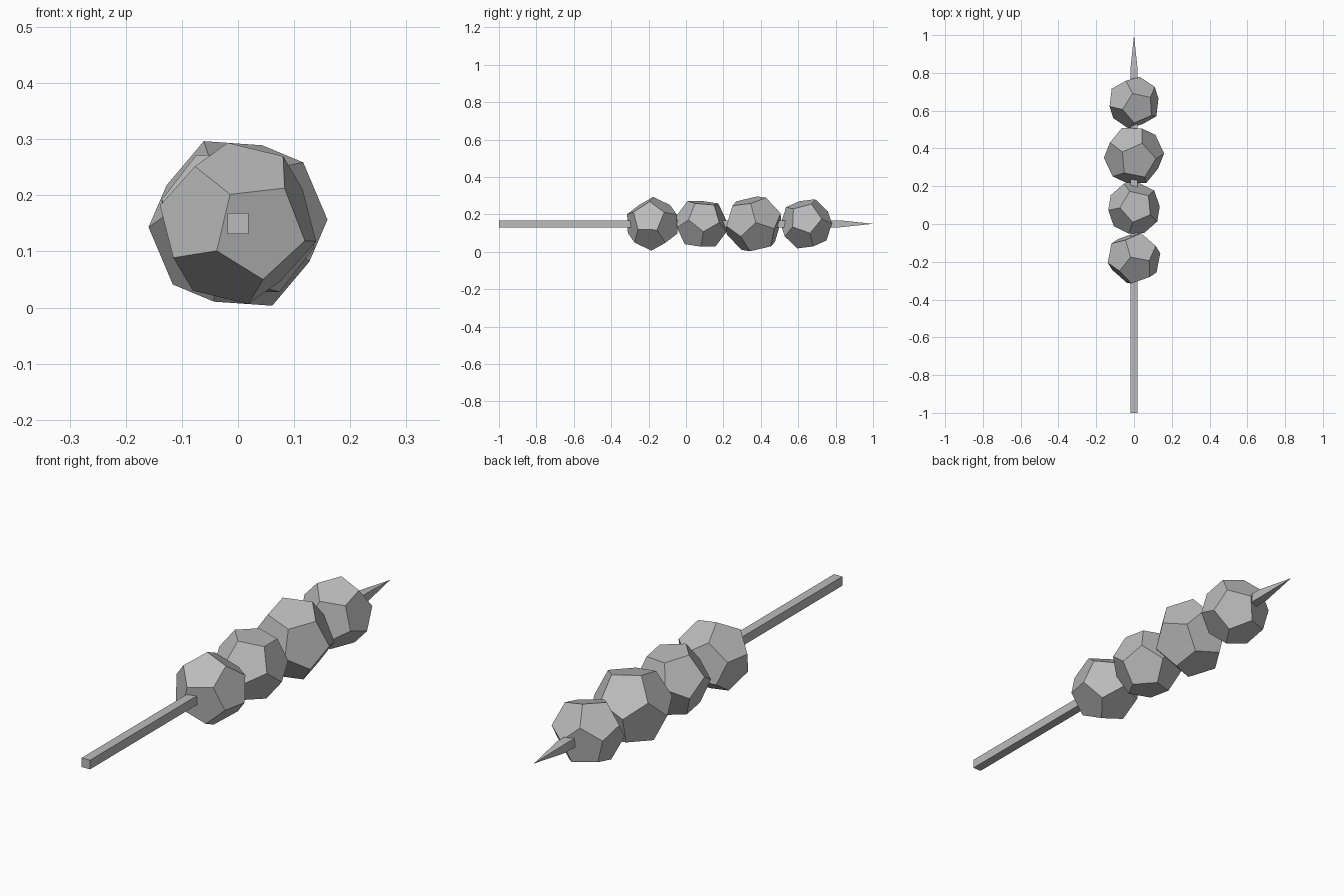
import bpy, bmesh
from itertools import product
from math import sqrt
from mathutils import Vector, Matrix

cube = bpy.data.objects.get("Cube")
if cube:
    bpy.data.objects.remove(cube, do_unlink=True)

grey = bpy.data.materials.new("plain grey")
grey.use_nodes = True
grey.diffuse_color = (0.5, 0.5, 0.5, 1)
grey.node_tree.nodes["Principled BSDF"].inputs["Base Color"].default_value = (0.5, 0.5, 0.5, 1)

AXIS_Z = 0.15
PHI = (1 + sqrt(5)) / 2


def finish(bm, name, location):
    bmesh.ops.recalc_face_normals(bm, faces=bm.faces)
    mesh = bpy.data.meshes.new(name)
    bm.to_mesh(mesh)
    bm.free()
    mesh.materials.append(grey)
    obj = bpy.data.objects.new(name, mesh)
    obj.location = location
    bpy.context.collection.objects.link(obj)
    return obj


def bead(name, y, radius, corner_a, corner_b):
    """Regular dodecahedron turned so one edge runs from corner_a to corner_b."""
    a, b = Vector(corner_a), Vector(corner_b)
    up = (a + b).normalized()
    along = (a - b) - (a - b).dot(up) * up
    along.normalize()
    turn = Matrix((along.cross(up), along, up)).transposed()
    corners = [Vector(c) for c in product((-1, 1), repeat=3)]
    for s, t in product((-1, 1), repeat=2):
        p, q = s / PHI, t * PHI
        corners += [Vector((0, p, q)), Vector((p, q, 0)), Vector((q, 0, p))]
    bm = bmesh.new()
    for c in corners:
        bm.verts.new(turn @ c * (radius / sqrt(3)))
    bmesh.ops.convex_hull(bm, input=bm.verts)
    bmesh.ops.dissolve_limit(bm, angle_limit=0.05, verts=bm.verts, edges=bm.edges)
    finish(bm, name, (0, y, AXIS_Z))


# Four faceted beads, each at its own angle
bead("front_bead", -0.18, 0.145, (-0.014, -0.135, 0.052), (0.083, -0.101, 0.063))
bead("second_bead", 0.083, 0.143, (-0.075, 0.005, 0.12), (-0.005, -0.075, 0.121))
bead("large_bead", 0.362, 0.16, (-0.06, 0.02, 0.147), (0.042, 0.0655, 0.14))
bead("back_bead", 0.643, 0.14, (-0.011, 0.048, 0.131), (0.09, 0.0265, 0.104))

# Square skewer with a pyramid point at the back
HALF, FRONT, SHOULDER, TIP = 0.019, -1, 0.82, 1
bm = bmesh.new()
rings = []
for y in (FRONT, SHOULDER):
    rings.append([bm.verts.new((sx * HALF, y, sz * HALF))
                  for sx, sz in ((-1, -1), (1, -1), (1, 1), (-1, 1))])
point = bm.verts.new((0, TIP, 0))
bm.faces.new(rings[0])
for i in range(4):
    j = (i + 1) % 4
    bm.faces.new((rings[0][i], rings[0][j], rings[1][j], rings[1][i]))
    bm.faces.new((rings[1][i], rings[1][j], point))
finish(bm, "skewer", (0, 0, AXIS_Z))
